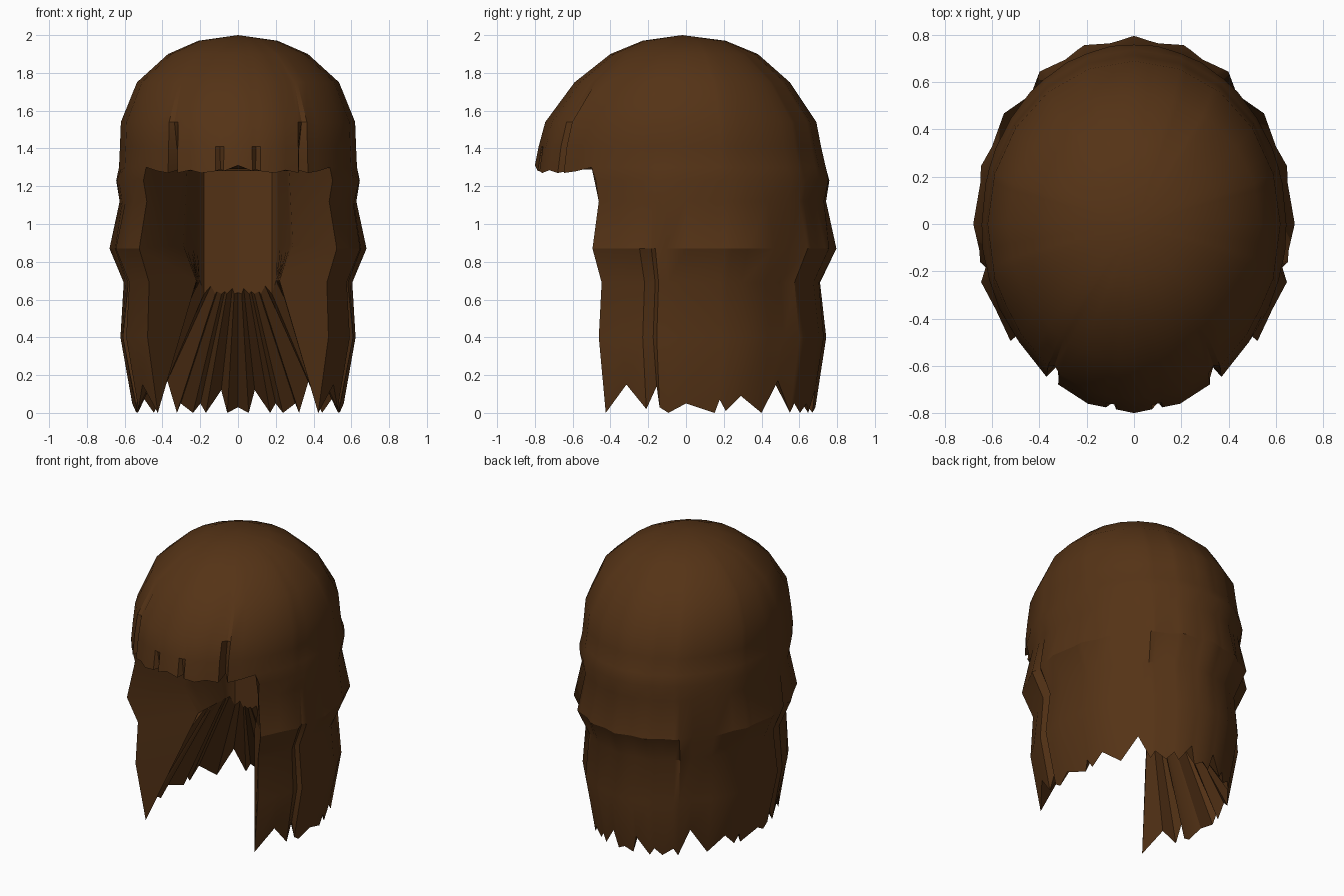
import bpy, bmesh, math

if "Cube" in bpy.data.objects:
    bpy.data.objects.remove(bpy.data.objects["Cube"])

# half outline columns: angle from the back (degrees) -> height of jagged hem
CURTAIN = {0: .03, 6: 0, 9: .12, 18: 0, 21: .05, 26: 0, 33: .05, 36: 0, 43: .17, 54: 0,
           65: .09, 72: .01, 75: .07, 77: 0, 90: .05, 98: 0, 102: .03, 104: .14,
           108: .02, 118: .15, 129: 0}
FRINGE = {129: 1.30, 137: 1.28, 144: 1.27, 146: 1.29, 149: 1.27, 156: 1.285, 162: 1.27,
          169: 1.28, 171: 1.29, 173: 1.28, 180: 1.31}
END = 129
half = sorted(set(CURTAIN) | set(FRINGE))
cols = [-a for a in reversed(half) if 0 < a < 180] + half
curt = [a for a in cols if abs(a) <= END]


def outline(a, rx, rb, rf, z, k=1.0):
    """Point on a 20-sided oval, a = angle from the back."""
    n = math.floor(a / 18)
    t = a / 18 - n
    p, q = math.radians(n * 18), math.radians(n * 18 + 18)
    s = (1 - t) * math.sin(p) + t * math.sin(q)
    c = (1 - t) * math.cos(p) + t * math.cos(q)
    return (s * rx * k, c * (rb if c > 0 else rf) * k, z)


def inner(a, z, w, fy):
    """Point on the small U-shaped inner wall; w = half width, fy = front corner y."""
    s, m = (1 if a >= 0 else -1), abs(a)
    if m <= 60:
        return (s * .2 * m / 60, .25 - .03 * m / 60, z)
    t = (m - 60) / (END - 60)
    return (s * (.2 + (w - .2) * t), .22 + (fy - .22) * t, z)


bm = bmesh.new()


def ring(points, angles):
    return {a: bm.verts.new(points(a)) for a in angles}


def bridge(r0, r1, angles, closed=False):
    pairs = list(zip(angles, angles[1:]))
    if closed:
        pairs.append((angles[-1], angles[0]))
    for a, b in pairs:
        bm.faces.new((r0[a], r0[b], r1[b], r1[a]))


# dome
pole = bm.verts.new((0, -.02, 2))
DOME = [(1.97, .21, .21, .23), (1.9, .37, .38, .40), (1.75, .535, .55, .59),
        (1.54, .62, .69, .745), (1.41, .625, .715, .78)]
SLIT = {1.54: {146: .975}, 1.41: {146: .93}}
prev = None
for z, rx, rb, rf in DOME:
    r = ring(lambda a: outline(a, rx, rb, rf, z, SLIT.get(z, {}).get(abs(a), 1)), cols)
    if prev:
        bridge(prev, r, cols, True)
    else:
        for a, b in zip(cols, cols[1:] + cols[:1]):
            bm.faces.new((pole, r[a], r[b]))
    prev = r

# fringe edge, with slits pushed inward
cut = {146: .87, 171: .95}
brow = ring(lambda a: outline(a, .63, .74, .80, FRINGE.get(abs(a), 1.30), cut.get(abs(a), 1)), cols)
bridge(prev, brow, cols, True)

# wavy curtain of long hair
ROWS = [(1.23, .65, .765), (1.12, .63, .745), (.87, .675, .79), (.69, .605, .71), (.4, .625, .745)]
outer, prev = [brow], brow
for z, rx, rb in ROWS:
    def pt(a):
        k = 1 + .008 * math.sin(abs(a) * .35 + z * 9)
        if z < 1 and abs(a) in (43, 104):
            k -= .035
        return outline(a, rx, rb, rb, z, k)
    r = ring(pt, curt)
    bridge(prev, r, curt)
    outer.append(r)
    prev = r


def hem_pt(a):
    h = CURTAIN[abs(a)]
    return outline(a, .55 + .2 * h, .68 + .17 * h, .68, h, .95 if abs(a) in (43, 104) else 1)


hem = ring(hem_pt, curt)
bridge(prev, hem, curt)
outer.append(hem)

# inner wall and pleated underside
walls = [ring(lambda a: inner(a, 1.28, .27, -.17), curt),
         ring(lambda a: inner(a, .89, .29, -.19), curt),
         ring(lambda a: inner(a, .7 if abs(a) > 60 else .63 + .25 * CURTAIN[abs(a)], .22, -.13), curt)]
bridge(walls[0], walls[1], curt)
bridge(walls[1], walls[2], curt)
bridge(walls[2], hem, curt)

# front panels of the side locks
for e in (-END, END):
    o, w = [r[e] for r in outer], [r[e] for r in walls]
    bm.faces.new((o[0], o[1], o[2], w[0]))
    bm.faces.new((o[2], o[3], w[1], w[0]))
    bm.faces.new((o[3], o[4], w[2], w[1]))
    bm.faces.new((o[4], o[5], o[6], w[2]))

# ceiling under the fringe
front = [a for a in cols if a >= END] + [a for a in cols if a <= -END]
bm.faces.new([brow[a] for a in front] + [walls[0][a] for a in curt])

bmesh.ops.triangulate(bm, faces=[f for f in bm.faces if len(f.verts) > 4])
bmesh.ops.recalc_face_normals(bm, faces=bm.faces)
mesh = bpy.data.meshes.new("long_hair")
bm.to_mesh(mesh)
bm.free()
hair = bpy.data.objects.new("long_hair", mesh)
bpy.context.collection.objects.link(hair)

mat = bpy.data.materials.new("dark_brown")
mat.diffuse_color = (.09, .033, .008, 1)
mat.use_nodes = True
mat.node_tree.nodes["Principled BSDF"].inputs["Base Color"].default_value = mat.diffuse_color
mesh.materials.append(mat)
bpy.context.view_layer.objects.active = hair
hair.select_set(True)
bpy.ops.object.shade_smooth_by_angle(angle=math.radians(30))
